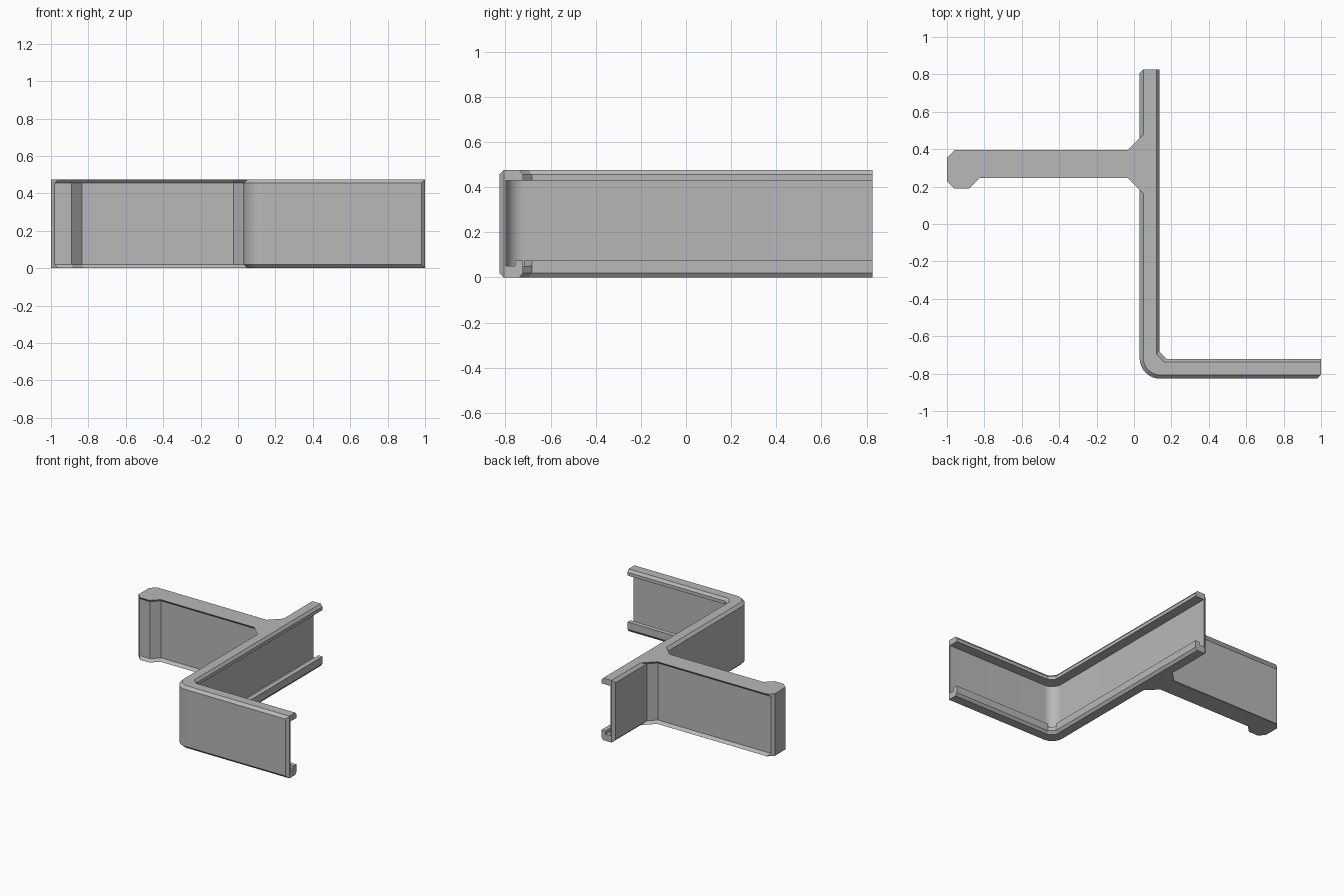
import bpy, bmesh, math
from mathutils import Vector

if "Cube" in bpy.data.objects:
    bpy.data.objects.remove(bpy.data.objects["Cube"])

H = 0.475      # overall height
B = 0.02       # edge chamfer
X0, Y0, Y1 = 0.03, -0.827, 0.827   # outer faces of the channel and its far end
R, C = 0.11, 0.04                  # outer corner radius, inner lip corner chamfer
SEG = 12

grey = bpy.data.materials.new("grey")
grey.diffuse_color = (0.48, 0.48, 0.48, 1)
grey.use_nodes = True
grey.node_tree.nodes["Principled BSDF"].inputs["Base Color"].default_value = grey.diffuse_color


def finish(name, bm):
    bmesh.ops.remove_doubles(bm, verts=bm.verts, dist=1e-5)
    bmesh.ops.dissolve_degenerate(bm, edges=bm.edges, dist=1e-5)
    bmesh.ops.recalc_face_normals(bm, faces=bm.faces)
    me = bpy.data.meshes.new(name)
    bm.to_mesh(me)
    bm.free()
    me.materials.append(grey)
    ob = bpy.data.objects.new(name, me)
    bpy.context.collection.objects.link(ob)
    bpy.ops.object.select_all(action='DESELECT')
    ob.select_set(True)
    bpy.context.view_layer.objects.active = ob
    bpy.ops.object.shade_smooth_by_angle(angle=math.radians(20))


# Channel cross-section: (depth from outer face, height)
profile = [(0, B), (0, H - B), (B, H), (0.09, H), (0.105, H - B), (0.105, 0.43),
           (0.03, 0.43), (0.03, 0.05), (0.07, 0.05), (0.07, 0.075),
           (0.105, 0.075), (0.105, B), (0.09, 0), (B, 0)]


def corner(d, t):
    """Point on the bend: round for the wall, chamfered for the lips."""
    if d < 0.05:
        a = math.pi * (1 + t / 2)
        return (X0 + R + (R - d) * math.cos(a), Y0 + R + (R - d) * math.sin(a))
    return (X0 + d + C * t, Y0 + d + C * (1 - t))


def ring(bm, place, hook):
    return [bm.verts.new((*place(d), z if hook or z != 0.075 else 0.05))
            for d, z in profile]


# L-shaped channel; the lower lip's upturned hook stops at the bend
bm = bmesh.new()
rings = [ring(bm, lambda d: (X0 + d, Y1 - max(0, B - d)), True),
         ring(bm, lambda d: corner(d, 0), True)]
for i in range(SEG + 1):
    rings.append(ring(bm, lambda d: corner(d, i / SEG), False))
rings += [ring(bm, lambda d: corner(d, 1), True),
          ring(bm, lambda d: (1 - max(0, B - d), Y0 + d), True)]
n = len(profile)
for a, b in zip(rings, rings[1:]):
    for i in range(n):
        j = (i + 1) % n
        bm.faces.new((a[i], a[j], b[j], b[i]))
for r in (rings[0], rings[-1]):
    bm.faces.new((r[0], r[1], r[2], r[-1]))   # chamfered end of the wall
    bm.faces.new(r[2:])                       # flat end
finish("channel", bm)

# Side arm outline: (x, y, chamfer of the edge that follows)
outline = [(0.05, 0.45, B), (-0.025, 0.375, B), (-0.98, 0.375, 0), (-1, 0.355, 0),
           (-1, 0.23, 0), (-0.98, 0.21, B), (-0.89, 0.21, B), (-0.835, 0.265, B),
           (-0.025, 0.265, B), (0.05, 0.19, 0)]


def inset(i):
    """Mitred inward offset of outline corner i (counter-clockwise outline)."""
    p0, p1, p2 = (outline[k % len(outline)] for k in (i - 1, i, i + 1))
    u = Vector((p1[0] - p0[0], p1[1] - p0[1])).normalized()
    v = Vector((p2[0] - p1[0], p2[1] - p1[1])).normalized()
    a, b = p0[2], p1[2]
    p = Vector(p1[:2])
    s = u.x * v.y - u.y * v.x
    return p + (u * b - v * a) / s if abs(s) > 1e-6 else p


bm = bmesh.new()
sides = [Vector(p[:2]) for p in outline]
caps = [inset(i) for i in range(len(outline))]
levels = [[bm.verts.new((p.x, p.y, z)) for p in pts]
          for pts, z in ((caps, 0), (sides, B), (sides, H - B), (caps, H))]
n = len(outline)
for a, b in zip(levels, levels[1:]):
    for i in range(n):
        j = (i + 1) % n
        bm.faces.new((a[i], a[j], b[j], b[i]))
bm.faces.new(levels[0])
bm.faces.new(levels[-1])
finish("side_arm", bm)
